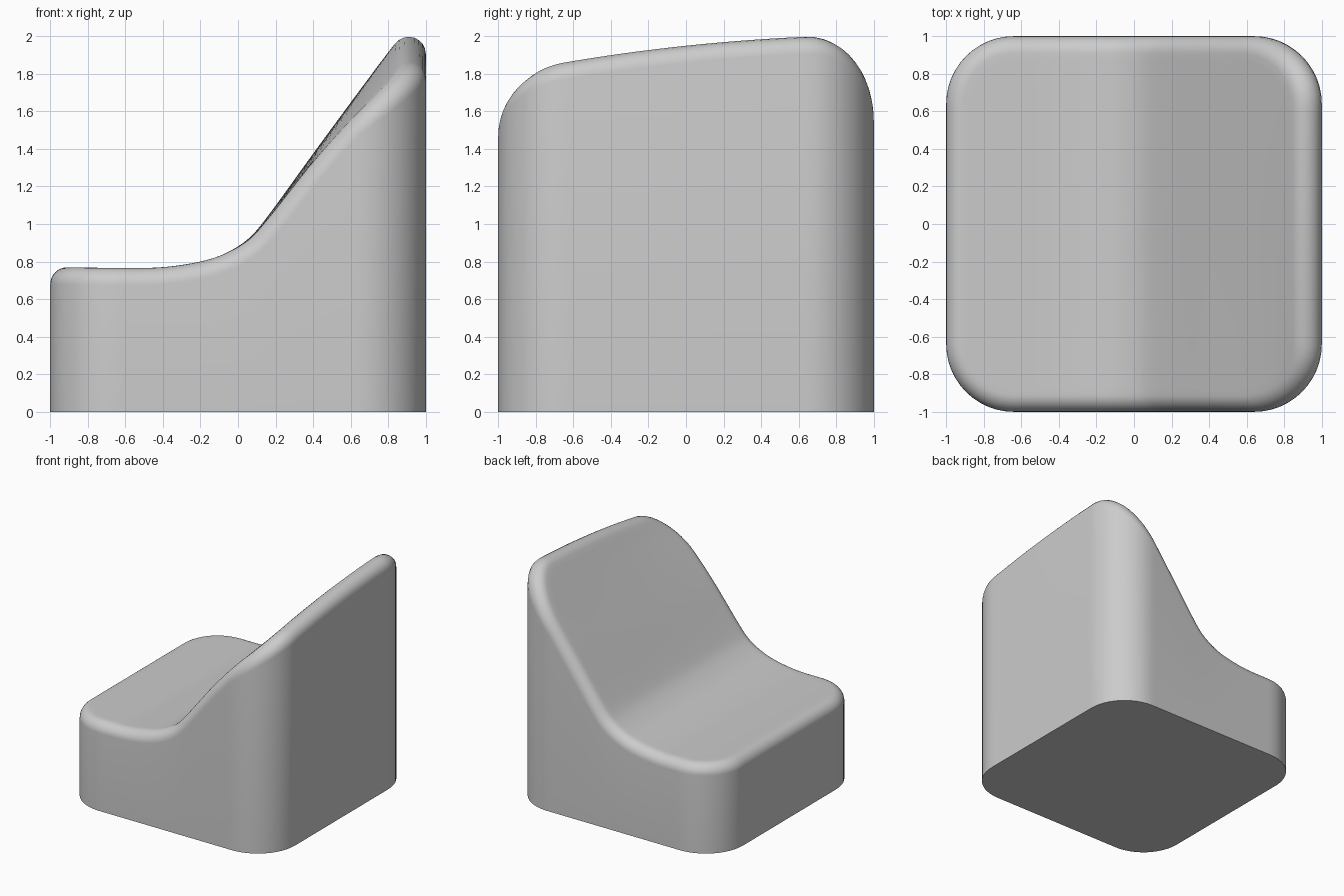
import bpy, bmesh, math
from mathutils import Vector

if "Cube" in bpy.data.objects:
    bpy.data.objects.remove(bpy.data.objects["Cube"])

R_EDGE, R_CORNER = 0.09, 0.36      # rim fillet and footprint corner radii

# Dished top: x/z profiles near the back and near the front
BACK = [(-1.2, .77), (-1, .77), (-.6, .766), (-.4, .77), (-.2, .80), (-.07, .842), (.06, .925),
        (.15, 1.03), (.4, 1.373), (.62, 1.67), (.84, 1.964), (1, 2.18), (1.2, 2.45)]
FRONT = [(-1.2, .77), (-1, .77), (-.6, .766), (-.4, .77), (-.2, .80), (-.07, .842), (.06, .92),
         (.15, 1.02), (.4, 1.34), (.62, 1.595), (.84, 1.818), (1, 1.97), (1.2, 2.16)]


def profile(pts, x):
    """Smooth cubic through the profile points."""
    i = 1
    while i < len(pts) - 3 and x > pts[i + 1][0]:
        i += 1
    (xa, za), (x0, z0), (x1, z1), (xb, zb) = pts[i - 1:i + 3]
    h = x1 - x0
    t = (x - x0) / h
    m0, m1 = (z1 - za) / (x1 - xa) * h, (zb - z0) / (xb - x0) * h
    return ((2*t**3 - 3*t**2 + 1) * z0 + (t**3 - 2*t**2 + t) * m0
            + (3*t**2 - 2*t**3) * z1 + (t**3 - t**2) * m1)


def height(x, y):
    t = (y + .7) / 1.35
    w = t * (1.6 - .6 * t)
    return profile(FRONT, x) * (1 - w) + profile(BACK, x) * w


def normal(x, y, e=.01):
    return Vector((height(x - e, y) - height(x + e, y),
                   height(x, y - e) - height(x, y + e), 2 * e)).normalized()


def footprint(side=32, corner=12):
    """Rounded square: list of (point, outward normal)."""
    out, c = [], 1 - R_CORNER
    for k in range(4):
        a0 = k * math.pi / 2
        n = Vector((math.cos(a0), math.sin(a0), 0))
        t = Vector((-n.y, n.x, 0))
        for i in range(side):
            out.append((n + t * c * (2 * i / side - 1), n))
        for i in range(corner):
            a = math.pi / 2 * i / corner
            d = n * math.cos(a) + t * math.sin(a)
            out.append(((n + t) * c + d * R_CORNER, d))
    return out


# Cross-section rings: wall bottom, rolling-ball rim fillet, then dished top
ARC, RINGS = 8, 28
rings = [[] for _ in range(1 + ARC + 1 + RINGS - 1)]
for p, n in footprint():
    c = p - n * R_EDGE
    q = c.copy()
    for _ in range(30):
        m = normal(q.x, q.y)
        q = (q + c + Vector((m.x, m.y, 0)) * R_EDGE) / 2
    m = normal(q.x, q.y)
    c.z = height(q.x, q.y) - m.z * R_EDGE
    rings[0].append(Vector((p.x, p.y, 0)))
    for j in range(ARC + 1):
        rings[1 + j].append(c + n.slerp(m, j / ARC) * R_EDGE)
    for j in range(1, RINGS):
        s = 1 - j / RINGS
        rings[1 + ARC + j].append(Vector((q.x * s, q.y * s, height(q.x * s, q.y * s))))

bm = bmesh.new()
loops = [[bm.verts.new(v) for v in ring] for ring in rings]
N = len(loops[0])
for a, b in zip(loops, loops[1:]):
    for i in range(N):
        k = (i + 1) % N
        bm.faces.new((a[i], a[k], b[k], b[i]))
bm.faces.new(loops[0][::-1])
centre = bm.verts.new((0, 0, height(0, 0)))
for i in range(N):
    bm.faces.new((loops[-1][i], loops[-1][(i + 1) % N], centre))
bmesh.ops.recalc_face_normals(bm, faces=bm.faces)

mesh = bpy.data.meshes.new("dished_block")
bm.to_mesh(mesh)
bm.free()
block = bpy.data.objects.new("dished_block", mesh)
bpy.context.collection.objects.link(block)
bpy.context.view_layer.objects.active = block
block.select_set(True)
bpy.ops.object.shade_smooth_by_angle(angle=math.radians(35))
